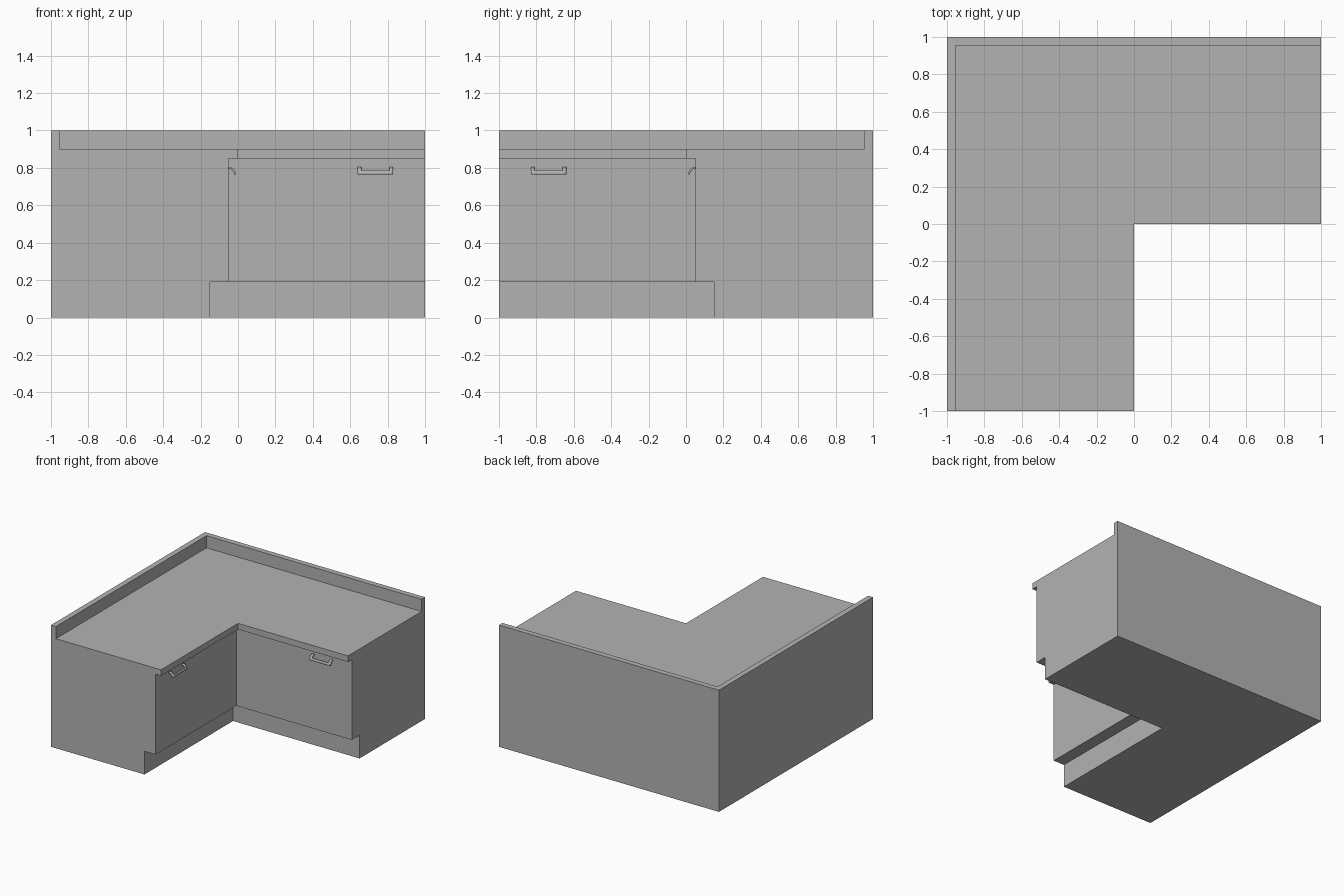
import bpy
import bmesh
from math import sin, cos, pi

cube = bpy.data.objects.get("Cube")
if cube:
    bpy.data.objects.remove(cube, do_unlink=True)

grey = bpy.data.materials.new("plain_grey")
grey.use_nodes = True
colour = (0.45, 0.45, 0.45, 1)
grey.diffuse_color = colour
grey.node_tree.nodes["Principled BSDF"].inputs["Base Color"].default_value = colour


def add_object(name, bm):
    bmesh.ops.recalc_face_normals(bm, faces=bm.faces)
    mesh = bpy.data.meshes.new(name)
    bm.to_mesh(mesh)
    bm.free()
    mesh.materials.append(grey)
    obj = bpy.data.objects.new(name, mesh)
    bpy.context.collection.objects.link(obj)
    return obj


def sweep_corner(name, profile):
    """Sweep a (depth, height) profile round the inner corner of the L."""
    bm = bmesh.new()
    stations = (lambda d: (1, d), lambda d: (-d, d), lambda d: (-d, -1))
    rings = [[bm.verts.new((*at(d), z)) for d, z in profile] for at in stations]
    for a, b in zip(rings, rings[1:]):
        for i in range(len(profile)):
            bm.faces.new((a[i - 1], a[i], b[i], b[i - 1]))
    bm.faces.new(rings[0])
    bm.faces.new(rings[-1])
    return add_object(name, bm)


# Cabinet with recessed plinth, overhanging worktop and upstand at the back
plinth, door, lip = 0.15, 0.05, 0
sweep_corner("corner_cabinet", [
    (1, 0), (plinth, 0), (plinth, 0.19), (door, 0.19), (door, 0.85),
    (lip, 0.85), (lip, 0.9), (0.955, 0.9), (0.955, 1), (1, 1)])


def add_handle(name, place):
    """Curved pull: two arms arc out and down from the door to a grip bar."""
    bm = bmesh.new()
    columns, rows, bar_rows = (0.64, 0.66, 0.81, 0.83), 9, 3
    grid = []
    for i in range(rows + 1):
        a = i / rows * pi / 2
        depth, z = door - 0.038 * sin(a), 0.765 + 0.041 * cos(a)
        grid.append([bm.verts.new((*place(x, depth), z)) for x in columns])
    for i in range(rows):
        for j in range(len(columns) - 1):
            if j != 1 or i >= rows - bar_rows:
                bm.faces.new((grid[i][j], grid[i][j + 1],
                              grid[i + 1][j + 1], grid[i + 1][j]))
    loose = [v for v in bm.verts if not v.link_faces]
    bmesh.ops.delete(bm, geom=loose, context='VERTS')
    obj = add_object(name, bm)
    # Thicken towards the door, whichever way the normals ended up
    outward = max(obj.data.polygons, key=lambda p: abs(p.normal.z)).normal.z > 0
    solid = obj.modifiers.new("thickness", 'SOLIDIFY')
    solid.thickness = 0.01
    solid.offset = -1 if outward else 1
    bpy.ops.object.select_all(action='DESELECT')
    obj.select_set(True)
    bpy.context.view_layer.objects.active = obj
    bpy.ops.object.shade_smooth_by_angle()


# One pull on each door, mirrored across the corner's diagonal
add_handle("back_door_handle", lambda x, d: (x, d))
add_handle("side_door_handle", lambda x, d: (-d, -x))
